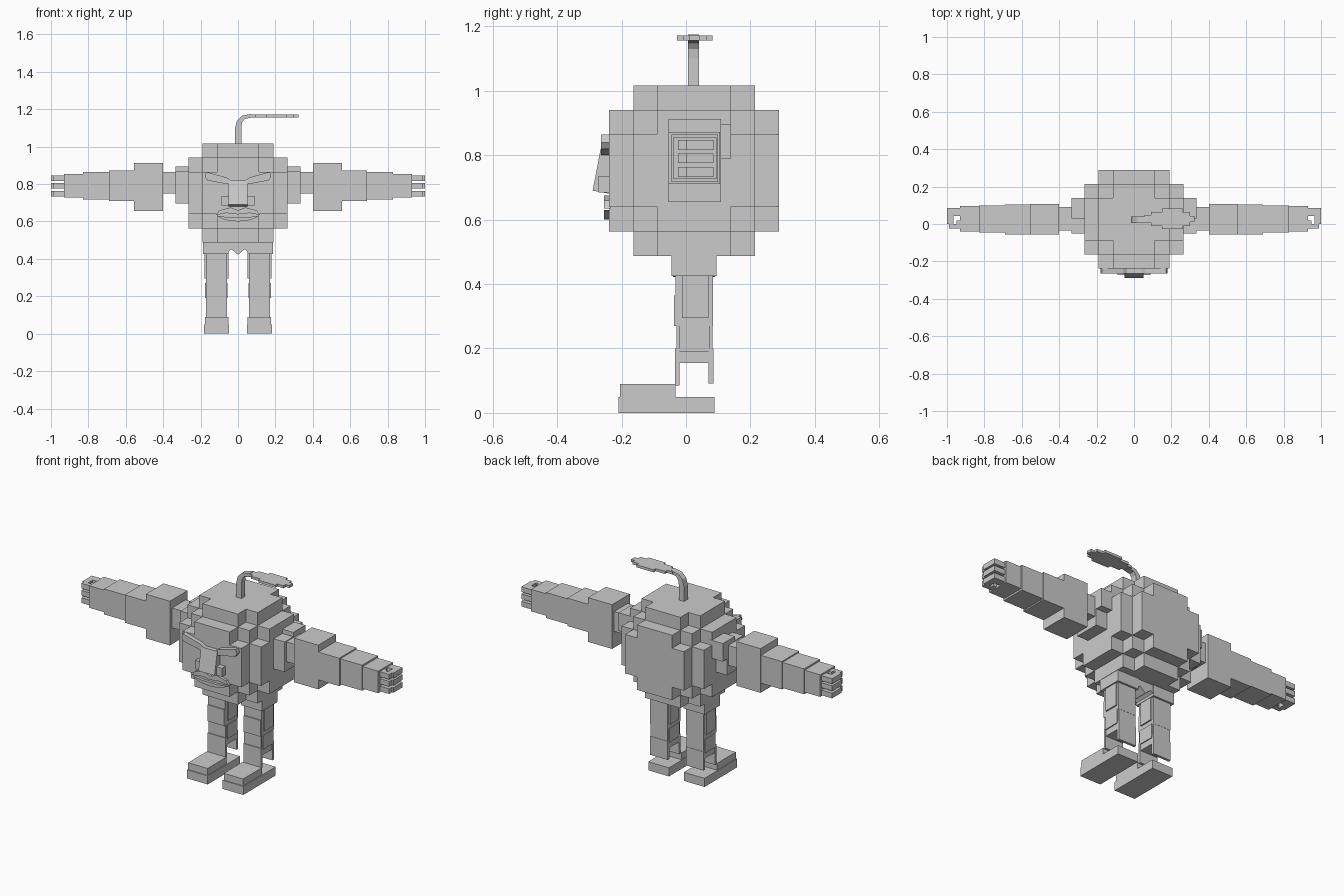
import bpy, bmesh, math
from mathutils import Vector

grey = bpy.data.materials.new("light_grey")
grey.diffuse_color = (0.6, 0.6, 0.6, 1)


def finish(name, bm):
    bmesh.ops.recalc_face_normals(bm, faces=bm.faces)
    mesh = bpy.data.meshes.new(name)
    bm.to_mesh(mesh)
    bm.free()
    mesh.materials.append(grey)
    obj = bpy.data.objects.new(name, mesh)
    bpy.context.collection.objects.link(obj)
    return obj


def add_box(bm, x, y, z):
    vs = bmesh.ops.create_cube(bm, size=1)["verts"]
    for v in vs:
        v.co = Vector([(a[0] + a[1]) / 2 + c * (a[1] - a[0]) for a, c in zip((x, y, z), v.co)])
    return vs


def boxes(name, parts, both=False):
    """Boxes given as x, y, z ranges; optionally repeated on the other side."""
    bm = bmesh.new()
    for x, y, z in parts:
        add_box(bm, x, y, z)
        if both:
            add_box(bm, (-x[1], -x[0]), y, z)
    return finish(name, bm)


def prism(name, points, axis, lo, hi):
    """Extrude an outline along axis 0 (points are y, z) or axis 1 (points are x, z)."""
    bm = bmesh.new()
    rings = []
    for d in (lo, hi):
        rings.append([bm.verts.new((d, a, b) if axis == 0 else (a, d, b)) for a, b in points])
    n = len(points)
    bm.faces.new(rings[0])
    bm.faces.new(rings[1])
    for i in range(n):
        j = (i + 1) % n
        bm.faces.new((rings[0][i], rings[0][j], rings[1][j], rings[1][i]))
    return finish(name, bm)


# Round blocky body: the outer skin of a ball of cells
def filled(c):
    a, b, d = sorted(abs(i) for i in c)
    return d <= 2 or (d == 3 and a <= 1 and b <= 2)


CELL, CENTRE = 0.0755, Vector((0, 0.025, 0.752))
bm = bmesh.new()
for c in [(i, j, k) for i in range(-3, 4) for j in range(-3, 4) for k in range(-3, 4)]:
    if not filled(c):
        continue
    for axis in range(3):
        for s in (-1, 1):
            n = list(c)
            n[axis] += s
            if filled(n):
                continue
            quad = []
            for u, w in ((-1, -1), (1, -1), (1, 1), (-1, 1)):
                p = Vector(c)
                p[axis] += s / 2
                p[(axis + 1) % 3] += u / 2
                p[(axis + 2) % 3] += w / 2
                quad.append(bm.verts.new(CENTRE + p * CELL))
            bm.faces.new(quad if s > 0 else quad[::-1])
bmesh.ops.remove_doubles(bm, verts=bm.verts, dist=0.001)
bmesh.ops.dissolve_limit(bm, angle_limit=0.02, verts=bm.verts, edges=bm.edges)
finish("body", bm)

# Shoulders and arms, thinning towards the hand
boxes("shoulders", [((0.25, 0.335), (0.03, 0.14), (0.79, 0.895)),
                    ((0.25, 0.335), (-0.05, 0.10), (0.695, 0.87)),
                    ((0.33, 0.41), (-0.035, 0.09), (0.75, 0.865))], True)
boxes("upper_arms", [((0.40, 0.555), (-0.055, 0.108), (0.655, 0.912)),
                     ((0.55, 0.69), (-0.055, 0.105), (0.71, 0.872))], True)
boxes("forearms", [((0.69, 0.83), (-0.045, 0.10), (0.717, 0.865)),
                   ((0.83, 0.93), (-0.04, 0.095), (0.727, 0.855))], True)

# Three hooked fingers on each hand
fingers = []
for z in (0.733, 0.776, 0.817):
    fingers += [((0.92, 1.0), (0.042, 0.085), (z, z + 0.03)),
                ((0.965, 1.0), (0.0, 0.042), (z, z + 0.03)),
                ((0.945, 0.99), (-0.025, 0.0), (z, z + 0.03)),
                ((0.92, 0.95), (-0.025, 0.018), (z, z + 0.03))]
boxes("fingers", fingers, True)

# Shorts with a pointed middle
boxes("shorts", [((0.05, 0.187), (-0.045, 0.095), (0.425, 0.51))], True)
prism("shorts_middle", [(-0.05, 0.5), (-0.05, 0.44), (-0.035, 0.452), (0, 0.422),
                        (0.035, 0.452), (0.05, 0.44), (0.05, 0.5)], 1, -0.04, 0.09)

# Legs: thigh, shin, and the flaps that hang over the foot
boxes("thighs", [((0.052, 0.18), (-0.012, 0.07), (0.295, 0.43)),
                 ((0.06, 0.172), (-0.032, 0.084), (0.27, 0.425)),
                 ((0.062, 0.17), (-0.038, -0.01), (0.27, 0.365))], True)
boxes("shins", [((0.06, 0.17), (-0.03, 0.083), (0.155, 0.275)),
                ((0.055, 0.176), (-0.02, 0.075), (0.19, 0.27)),
                ((0.058, 0.172), (-0.034, -0.02), (0.085, 0.20)),
                ((0.058, 0.172), (0.07, 0.085), (0.092, 0.20))], True)
boxes("feet", [((0.048, 0.181), (-0.21, 0.088), (0.0, 0.05)),
               ((0.052, 0.177), (-0.205, -0.033), (0.05, 0.09))], True)

# Face: slanted brows, wedge nose, nostrils and moustache-shaped lips
for side, s in (("left", 1), ("right", -1)):
    prism(side + "_brow", [(s * a, b) for a, b in ((0.03, 0.815), (0.06, 0.835), (0.17, 0.865),
                           (0.178, 0.84), (0.165, 0.82), (0.06, 0.80), (0.03, 0.80))],
          1, -0.264, -0.235)
prism("nose", [(-0.235, 0.82), (-0.265, 0.82), (-0.29, 0.69), (-0.235, 0.68)], 0, -0.052, 0.052)
boxes("nostrils", [((0.045, 0.087), (-0.272, -0.235), (0.685, 0.735))], True)
for name, lip in (("upper_lip", ((-0.118, 0.635), (-0.10, 0.66), (-0.04, 0.675), (0, 0.66),
                                 (0.04, 0.675), (0.10, 0.66), (0.118, 0.635), (0.06, 0.645),
                                 (0, 0.638), (-0.06, 0.645))),
                  ("lower_lip", ((-0.112, 0.63), (-0.07, 0.608), (0, 0.60), (0.07, 0.608),
                                 (0.112, 0.63), (0.05, 0.622), (-0.05, 0.622)))):
    prism(name, lip, 1, -0.255, -0.235)

# Curved stem and stepped leaf on top
stem = [(-0.016, 1.0), (-0.016, 1.10), (-0.005, 1.14), (0.02, 1.165), (0.07, 1.175),
        (0.07, 1.155), (0.035, 1.148), (0.022, 1.13), (0.018, 1.10), (0.018, 1.0)]
prism("stem", stem, 1, 0.006, 0.04)
leaf = []
for x0, x1, half in ((0.055, 0.09, 0.02), (0.09, 0.15, 0.037), (0.15, 0.26, 0.055),
                     (0.26, 0.30, 0.037), (0.30, 0.323, 0.016)):
    leaf.append(((x0, x1), (0.027 - half, 0.027 + half), (1.157, 1.172)))
boxes("leaf", leaf)
